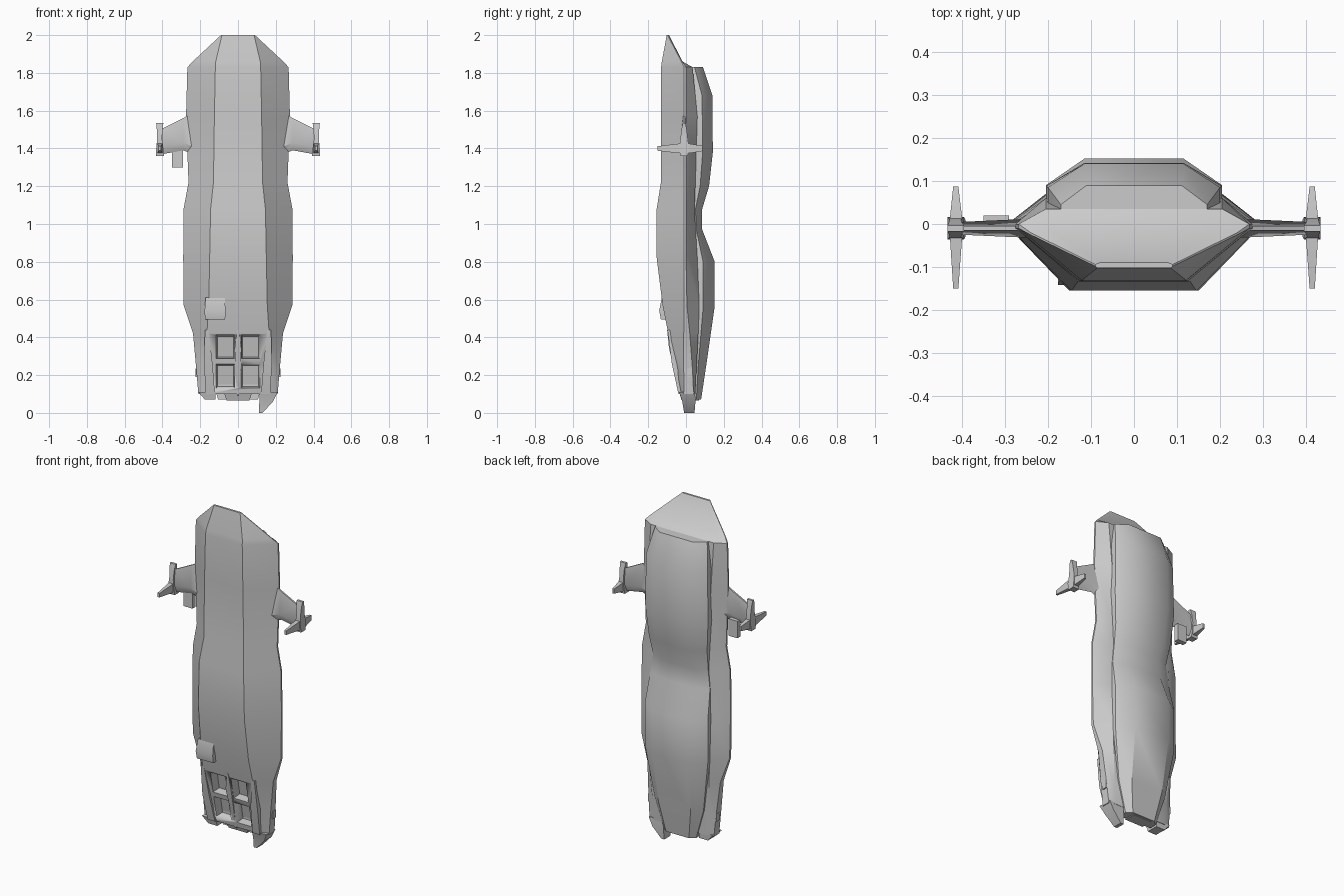
import bpy, bmesh
from mathutils import Vector


def loft(name, rings, angle=0.6):
    """Skin a list of equal-length point rings, capping both ends."""
    bm = bmesh.new()
    rows = [[bm.verts.new(p) for p in ring] for ring in rings]
    n = len(rows[0])
    for a, b in zip(rows, rows[1:]):
        for i in range(n):
            bm.faces.new((a[i], a[(i + 1) % n], b[(i + 1) % n], b[i]))
    bm.faces.new(rows[0])
    bm.faces.new(rows[-1])
    bmesh.ops.recalc_face_normals(bm, faces=bm.faces)
    me = bpy.data.meshes.new(name)
    bm.to_mesh(me)
    bm.free()
    ob = bpy.data.objects.new(name, me)
    bpy.context.collection.objects.link(ob)
    bpy.ops.object.select_all(action='DESELECT')
    ob.select_set(True)
    bpy.context.view_layer.objects.active = ob
    bpy.ops.object.shade_smooth_by_angle(angle=angle)
    return ob


def mirrored(half, z):
    """Close a right-hand half outline (front to back) across x = 0."""
    return [(x, y, z) for x, y in half] + [(-x, y, z) for x, y in reversed(half)]


def rect(x0, x1, y0, y1, z):
    return [(x0, y0, z), (x1, y0, z), (x1, y1, z), (x0, y1, z)]


def box(name, x0, x1, y0, y1, z0, z1):
    return loft(name, [rect(x0, x1, y0, y1, z0), rect(x0, x1, y0, y1, z1)])


# Main hull: z, front half-width, front y, rim half-width, rim y pair, back half-width, back y
hull_rows = [
    (2.00, .085, -.102, .09, -.098, -.094, .08, -.09),
    (1.86, .118, -.128, .24, -.025, -.02, .19, -.018),
    (1.83, .12, -.132, .268, -.01, .0, .205, .035),
    (1.57, .125, -.133, .275, -.01, .0, .205, .06),
    (1.22, .13, -.133, .262, -.01, .0, .20, .05),
    (1.08, .145, -.155, .288, -.01, .0, .20, .045),
    (0.82, .15, -.155, .29, -.01, .0, .205, .06),
    (0.57, .155, -.124, .288, -.01, .005, .205, .07),
    (0.42, .165, -.094, .238, -.012, .02, .195, .065),
    (0.22, .16, -.054, .22, -.012, .035, .18, .055),
    (0.10, .155, -.03, .21, -.01, .04, .17, .05),
]
hull = loft("main_hull", [
    mirrored([(f, yf), (e, y1), (e, y2), (b, yb)], z)
    for z, f, yf, e, y1, y2, b, yb in hull_rows])

# Raised back deck: z, side half-width, shoulder y, ridge half-width, ridge y
deck_rows = [
    (1.83, .17, .045, .11, .09),
    (1.68, .20, .085, .115, .14),
    (1.38, .205, .088, .115, .142),
    (1.20, .19, .075, .11, .122),
    (1.08, .18, .05, .10, .086),
    (0.97, .195, .055, .11, .086),
    (0.80, .205, .09, .115, .152),
    (0.55, .205, .09, .115, .15),
    (0.25, .16, .065, .105, .107),
    (0.07, .105, .055, .075, .08),
]
loft("back_deck", [
    mirrored([(w, .01), (w, ys), (t, yt)], z) for z, w, ys, t, yt in deck_rows])

# Four recessed bays in the lower front, cut along the sloping face
for s in (-1, 1):
    for i, z in enumerate((.195, .35)):
        surf = -.01 - .2 * z
        rings = []
        for depth, hx, hz in ((-.03, .052, .068), (.05, .042, .055)):
            cz = z
            rings.append([(s * .067 + dx, surf + depth - .2 * dz, cz + dz)
                          for dx, dz in ((-hx, -hz), (hx, -hz), (hx, hz), (-hx, hz))])
        cutter = loft("bay_cutter", rings)
        cutter.hide_render = True
        cutter.hide_set(True)
        cut = hull.modifiers.new("bay", 'BOOLEAN')
        cut.operation = 'DIFFERENCE'
        cut.solver = 'EXACT'
        cut.object = cutter

# Centre spine between the bays
loft("bay_spine", [rect(-.006, .006, -.025, .02, .09),
                   rect(-.018, .018, -.09, .0, .34),
                   rect(-.004, .004, -.1, -.03, .44)])

# Side rails framing the bays
for s in (-1, 1):
    loft("bay_rail", [rect(s * .122, s * .17, -.04, .03, .10),
                      rect(s * .135, s * .18, -.075, .0, .26),
                      rect(s * .155, s * .175, -.098, .0, .44)])

# Lower prongs: long on the right, broken off short on the left
loft("long_prong", [rect(.115, .21, -.036, .048, .11),
                    rect(.113, .185, -.02, .05, .06),
                    rect(.11, .13, -.01, .045, 0)])
loft("short_prong", [rect(-.21, -.118, -.036, .048, .11),
                     rect(-.175, -.118, -.025, .045, .07)])
loft("tail_block", [rect(-.08, .08, -.02, .06, .12),
                    rect(-.06, .06, .0, .07, .066)])
for s in (-1, 1):
    box("side_stud", s * .2, s * .224, .005, .035, .19, .235)

# Small hatch on the front
loft("front_hatch", [rect(-.175, -.068, -.133, -.09, .495),
                     rect(-.177, -.066, -.142, -.09, .54),
                     rect(-.172, -.07, -.128, -.09, .61)])

# Side wings with tip pods and cross fins
for s in (-1, 1):
    wing = []
    for x, z0, z1, t in ((.24, 1.37, 1.59, .022), (.29, 1.39, 1.56, .02), (.40, 1.37, 1.505, .015)):
        zm = z0 + .04
        wing.append([(s * x, -.01, z0), (s * x, -.01 - t, zm), (s * x, -.015, z1),
                     (s * x, -.005, z1), (s * x, -.01 + t, zm)])
    loft("side_wing", wing)

    pod = []
    for z, x0, x1, t in ((1.36, .392, .433, .02), (1.40, .395, .433, .026),
                         (1.45, .402, .428, .02), (1.50, .40, .43, .014), (1.535, .395, .433, .007)):
        pod.append(rect(s * x0, s * x1, -.01 - t, -.01 + t, z))
    loft("tip_pod", pod)

    fin = []
    for y, x0, x1, h in ((-.15, .408, .42, .012), (-.04, .4, .427, .025),
                         (.02, .4, .427, .025), (.087, .408, .42, .014)):
        fin.append([(s * x0, y, 1.40 - h), (s * x1, y, 1.40 - h),
                    (s * x1, y, 1.40 + h), (s * x0, y, 1.40 + h)])
    loft("cross_fin", fin)

# Extra plate under the left wing
box("wing_plate", -.35, -.29, -.01, .02, 1.30, 1.40)
